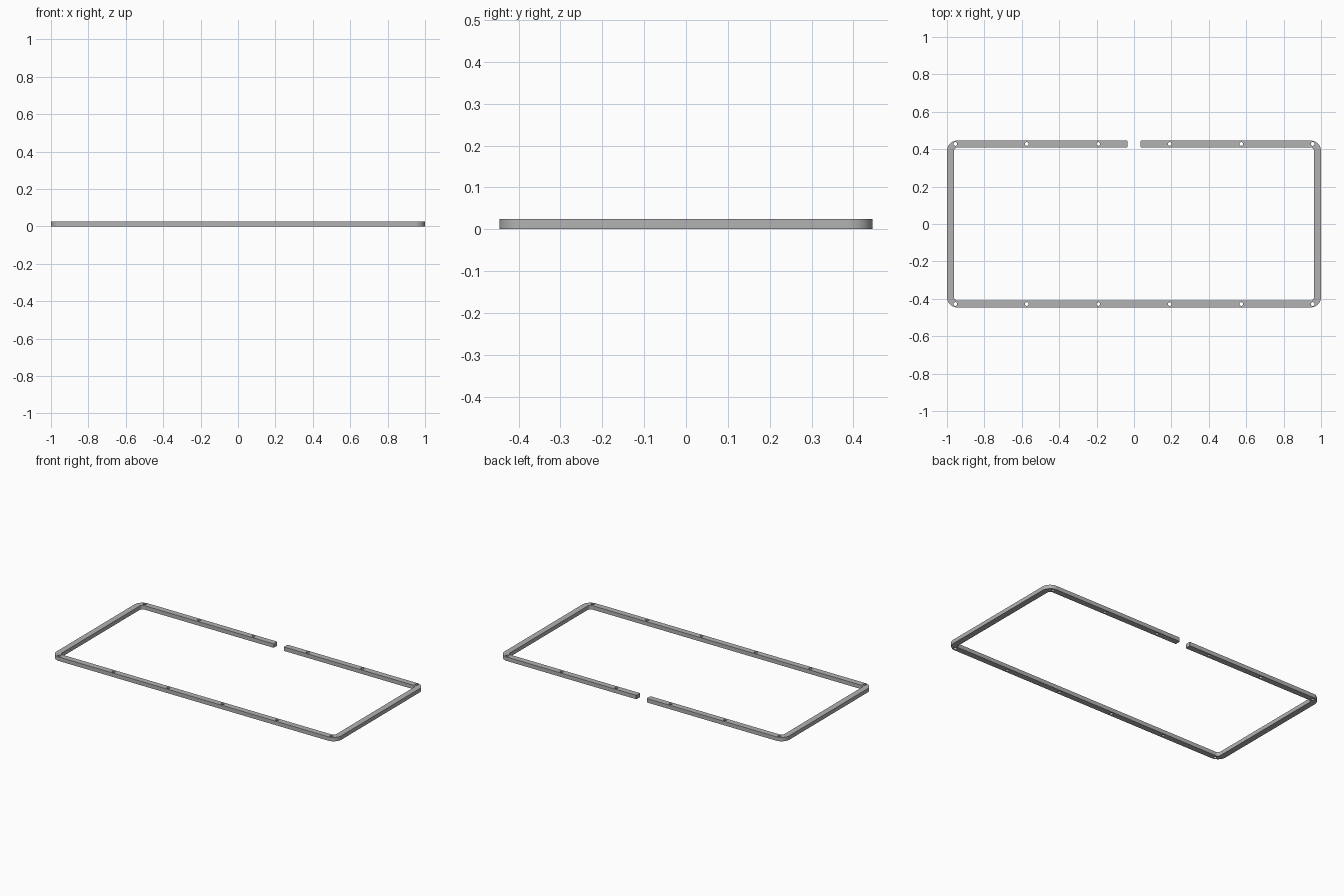
import bpy, bmesh, math
from mathutils import Vector

cube = bpy.data.objects.get("Cube")
if cube:
    bpy.data.objects.remove(cube, do_unlink=True)

HX, HY = 1.0, 0.446          # outer half sizes
BAR, HEIGHT = 0.037, 0.025   # bar width and height
GAP = 0.036                  # half of the opening at the back
HOLE_R = 0.01

grey = bpy.data.materials.new("grey_metal")
grey.use_nodes = True
colour = (0.45, 0.45, 0.45, 1)
grey.diffuse_color = colour
grey.node_tree.nodes["Principled BSDF"].inputs["Base Color"].default_value = colour


def rounded(corners, steps=10):
    """Replace each (x, y, radius) right-angled corner with an arc."""
    pts = []
    for i, (x, y, r) in enumerate(corners):
        p = Vector((x, y))
        a = (Vector(corners[i - 1][:2]) - p).normalized() * r
        b = (Vector(corners[(i + 1) % len(corners)][:2]) - p).normalized() * r
        for k in range(steps + 1):
            t = k / steps * math.pi / 2
            pts.append(p + a * (1 - math.sin(t)) + b * (1 - math.cos(t)))
    return pts


def add_loop(curve, pts):
    spline = curve.splines.new("POLY")
    spline.points.add(len(pts) - 1)
    for sp, p in zip(spline.points, pts):
        sp.co = (p[0], p[1], 0, 1)
    spline.use_cyclic_u = True


# Outline of the open frame
ix, iy = HX - BAR, HY - BAR
RO, RI, RE = 0.056, 0.019, 0.004
outline = [(-GAP, HY, RE), (-HX, HY, RO), (-HX, -HY, RO), (HX, -HY, RO),
           (HX, HY, RO), (GAP, HY, RE), (GAP, iy, RE), (ix, iy, RI),
           (ix, -iy, RI), (-ix, -iy, RI), (-ix, iy, RI), (-GAP, iy, RE)]

curve = bpy.data.curves.new("frame_profile", "CURVE")
curve.dimensions = "2D"
curve.fill_mode = "BOTH"
curve.extrude = HEIGHT / 2
add_loop(curve, rounded(outline))

# Screw holes along the front and back bars
for side in (-1, 1):
    for i in range(6):
        cx, cy = -0.955 + i * 0.382, side * 0.428
        add_loop(curve, [(cx + HOLE_R * math.cos(k * math.tau / 20),
                          cy + HOLE_R * math.sin(k * math.tau / 20))
                         for k in range(20)])

# Turn the profile into a clean mesh standing on the ground
helper = bpy.data.objects.new("frame_helper", curve)
bpy.context.collection.objects.link(helper)
bpy.context.view_layer.update()
mesh = bpy.data.meshes.new_from_object(
    helper.evaluated_get(bpy.context.evaluated_depsgraph_get()))
bpy.data.objects.remove(helper, do_unlink=True)

bm = bmesh.new()
bm.from_mesh(mesh)
bmesh.ops.remove_doubles(bm, verts=bm.verts, dist=0.00005)
bmesh.ops.translate(bm, verts=bm.verts, vec=(0, 0, HEIGHT / 2))
bmesh.ops.recalc_face_normals(bm, faces=bm.faces)
bm.to_mesh(mesh)
bm.free()
mesh.materials.clear()
mesh.materials.append(grey)

frame = bpy.data.objects.new("open_frame", mesh)
bpy.context.collection.objects.link(frame)
bpy.context.view_layer.objects.active = frame
frame.select_set(True)
bpy.ops.object.shade_smooth_by_angle(angle=math.radians(30))
